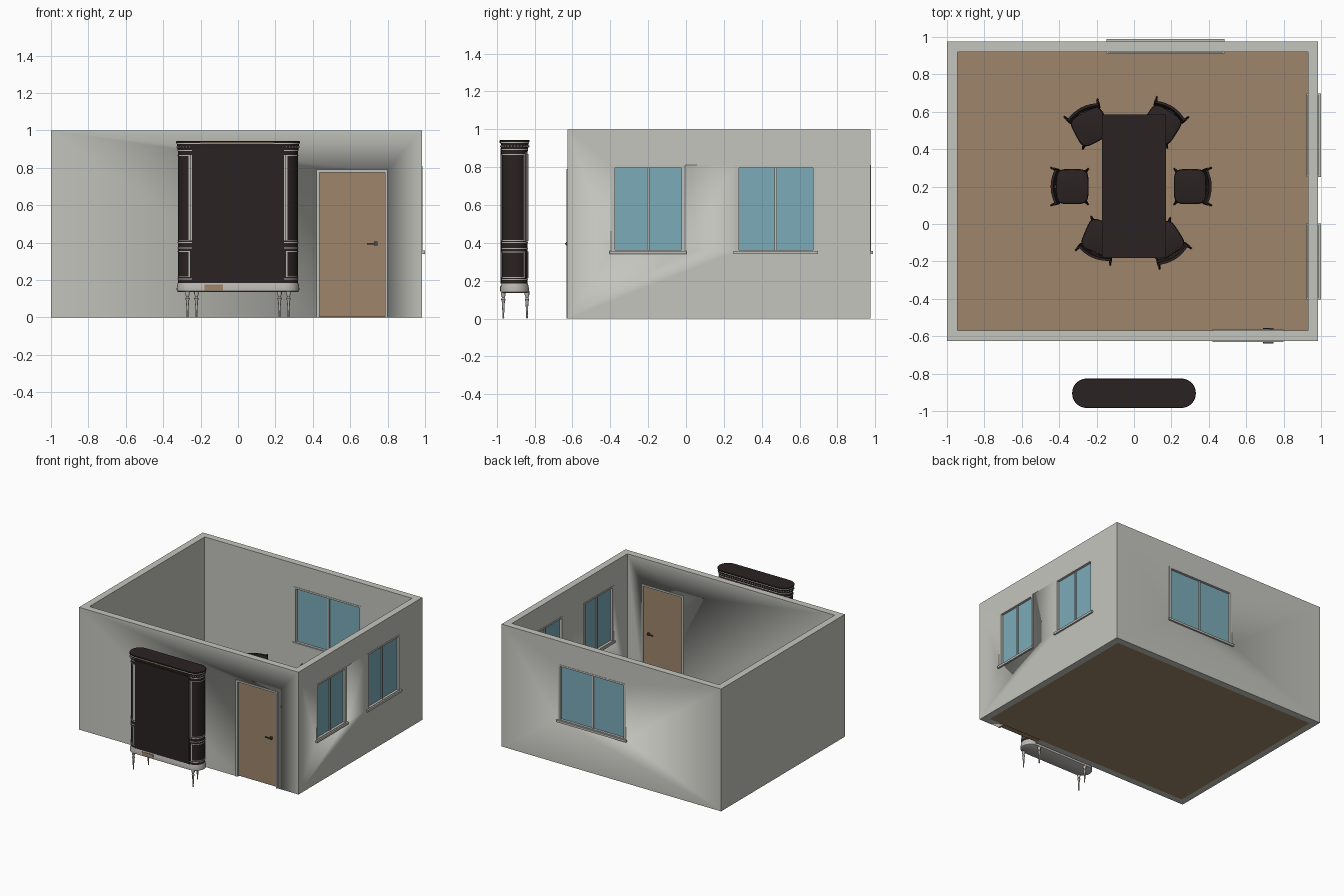
import bpy, bmesh, math
from mathutils import Vector, Matrix

if "Cube" in bpy.data.objects:
    bpy.data.objects.remove(bpy.data.objects["Cube"])

def material(name, rgb):
    m = bpy.data.materials.new(name)
    m.diffuse_color = (*rgb, 1)
    m.use_nodes = True
    m.node_tree.nodes["Principled BSDF"].inputs["Base Color"].default_value = m.diffuse_color
    return m

WALL = material("wall_plaster", (0.56, 0.56, 0.52))
FRAME = material("frame_grey", (0.53, 0.53, 0.50))
BROWN = material("light_wood", (0.337, 0.235, 0.147))
GLASS = material("blue_glass", (0.20, 0.41, 0.49))
DARK = material("dark_wood", (0.024, 0.016, 0.016))
TRIM = material("pale_metal", (0.50, 0.48, 0.45))
HANDLE = material("handle_grey", (0.07, 0.07, 0.07))

def finish(name, bm, mat):
    bmesh.ops.recalc_face_normals(bm, faces=bm.faces)
    me = bpy.data.meshes.new(name)
    bm.to_mesh(me)
    bm.free()
    me.materials.append(mat)
    me.shade_smooth()
    me.set_sharp_from_angle(angle=math.radians(35))
    ob = bpy.data.objects.new(name, me)
    bpy.context.collection.objects.link(ob)
    return ob

def add_box(bm, x0, x1, y0, y1, z0, z1):
    mat = Matrix.Translation(((x0 + x1) / 2, (y0 + y1) / 2, (z0 + z1) / 2)) @ Matrix.Diagonal((x1 - x0, y1 - y0, z1 - z0, 1))
    bmesh.ops.create_cube(bm, size=1, matrix=mat)

def boxes(name, mat, *dims):
    bm = bmesh.new()
    for d in dims:
        add_box(bm, *d)
    return finish(name, bm, mat)

def loft(name, rings, mat):
    """Closed rings of 3D points joined in order and capped."""
    bm = bmesh.new()
    vs = [[bm.verts.new(p) for p in r] for r in rings]
    n = len(rings[0])
    for a, b in zip(vs, vs[1:]):
        for i in range(n):
            bm.faces.new((a[i], a[(i + 1) % n], b[(i + 1) % n], b[i]))
    bm.faces.new(vs[0])
    bm.faces.new(vs[-1])
    return finish(name, bm, mat)

def prism(name, pts, z0, z1, mat):
    return loft(name, [[(x, y, z) for x, y in pts] for z in (z0, z1)], mat)

def lathe(name, x, y, profile, mat, n=12):
    return loft(name, [[(x + r * math.cos(2 * math.pi * i / n), y + r * math.sin(2 * math.pi * i / n), z)
                        for i in range(n)] for r, z in profile], mat)

def rod(name, p, q, r0, r1, mat):
    return loft(name, [[(c[0] + r * math.cos(k * math.pi / 4), c[1] + r * math.sin(k * math.pi / 4), c[2])
                        for k in range(8)] for c, r in ((p, r0), (q, r1))], mat)

# --- Room shell with cut openings ---
X0, X1, Y0, Y1 = -1.0, 0.985, -0.625, 0.975
IX0, IX1, IY0, IY1 = -0.945, 0.93, -0.57, 0.92
outer = [(X0, Y0), (X1, Y0), (X1, Y1), (X0, Y1)]
inner = [(IX0, IY0), (IX1, IY0), (IX1, IY1), (IX0, IY1)]
bm = bmesh.new()
v = [[bm.verts.new((x, y, z)) for x, y in ring] for ring, z in ((outer, 0), (outer, 1), (inner, 1), (inner, 0))]
for k in range(4):
    for i in range(4):
        a, b = v[k], v[(k + 1) % 4]
        bm.faces.new((a[i], a[(i + 1) % 4], b[(i + 1) % 4], b[i]))
walls = finish("walls", bm, WALL)
WZ0, WZ1 = 0.355, 0.81
RIGHT_WINDOWS = ((-0.395, -0.005), (0.26, 0.69))
BACK = (-0.14, 0.475)
cutter = boxes("opening_cutter", WALL,
               *[(0.8, 1.2, a, b, WZ0, WZ1) for a, b in RIGHT_WINDOWS],
               (*BACK, 0.8, 1.2, WZ0, WZ1), (0.42, 0.80, -0.7, -0.5, -0.1, 0.79))
cutter.hide_render = True
mod = walls.modifiers.new("openings", "BOOLEAN")
mod.object, mod.operation, mod.solver = cutter, "DIFFERENCE", "EXACT"
bpy.context.view_layer.objects.active = walls
bpy.ops.object.modifier_apply(modifier="openings")
bpy.data.objects.remove(cutter)
boxes("floor", BROWN, (IX0, IX1, IY0, IY1, 0, 0.006))

# --- Windows: frame, mullion, panes and sill, as (along, depth) boxes ---
def window(name, a, b, wall_in, wall_out, along_x):
    def put(part, mat, *ds):
        boxes(name + part, mat, *[(d[0], d[1], d[2], d[3], d[4], d[5]) if along_x
                                  else (d[2], d[3], d[0], d[1], d[4], d[5]) for d in ds])
    i, o, m = wall_in - 0.003, wall_out + 0.002, (a + b) / 2
    put("_frame", FRAME, (a, a + 0.02, i, o, WZ0, WZ1), (b - 0.02, b, i, o, WZ0, WZ1),
        (a + 0.02, b - 0.02, i, o, WZ1 - 0.014, WZ1), (a + 0.02, b - 0.02, i, o, WZ0, WZ0 + 0.006),
        (m - 0.007, m + 0.007, i + 0.012, o - 0.012, WZ0, WZ1 - 0.01))
    put("_glass", GLASS, (a + 0.015, b - 0.015, i + 0.02, o - 0.02, WZ0 + 0.004, WZ1 - 0.01))
    put("_sill", FRAME, (a - 0.008, b + 0.008, wall_out - 0.01, wall_out + 0.014, 0.34, 0.357),
        (a - 0.008, b + 0.008, wall_in - 0.008, wall_in + 0.01, 0.34, 0.357))

for n, (a, b) in enumerate(RIGHT_WINDOWS):
    window(f"right_window_{n + 1}", a, b, IX1, X1, False)
window("back_window", *BACK, IY1, Y1, True)

# --- Door ---
boxes("door_frame", FRAME, (0.42, 0.436, -0.63, -0.565, 0, 0.79), (0.786, 0.80, -0.63, -0.565, 0, 0.79),
      (0.436, 0.786, -0.63, -0.565, 0.776, 0.79))
boxes("door_leaf", BROWN, (0.436, 0.786, -0.618, -0.575, 0.006, 0.776))
for side, y, s in (("outer", -0.618, -1), ("inner", -0.575, 1)):
    ys = sorted((y + s * 0.014, y + s * 0.02))
    yb = sorted((y, y + s * 0.016))
    boxes(side + "_door_handle", HANDLE, (0.69, 0.745, *ys, 0.391, 0.399), (0.728, 0.746, *yb, 0.385, 0.405))

# --- Display cabinet with rounded ends ---
CA, CY, CR = 0.252, -0.905, 0.069

def arc(sx, r, a0, a1, n=14):
    """Arc points on one end; angle 0 faces outwards."""
    return [(sx * (CA + r * math.cos(t)), CY + r * math.sin(t))
            for t in (math.radians(a0 + (a1 - a0) * i / n) for i in range(n + 1))]

def stadium(r):
    return arc(1, r, -90, 90) + arc(-1, r, 90, -90)

def tiers(name, profile, mat):
    return loft(name, [[(x, y, z) for x, y in stadium(r)] for r, z in profile], mat)

tiers("cabinet_body", [(CR, 0.175), (CR, 0.895)], DARK)
tiers("cabinet_base", [(0.066, 0.135), (0.075, 0.14), (0.076, 0.155), (0.073, 0.172), (0.070, 0.185)], TRIM)
tiers("cabinet_crown", [(0.069, 0.885), (0.072, 0.905), (0.073, 0.92), (0.077, 0.934)], DARK)
tiers("cabinet_top", [(0.077, 0.932), (0.079, 0.935), (0.079, 0.941), (0.077, 0.943)], DARK)
for z in (0.203, 0.368, 0.398, 0.89, 0.927):
    r = 0.0765 if z > 0.9 else 0.0715
    tiers("cabinet_band", [(r, z), (r, z + 0.006)], TRIM)
# bead row under the crown
bm = bmesh.new()
spots = [p for s in (1, -1) for p in arc(s, 0.073, -85, 85, 12)] + [(-0.24 + 0.02 * i, CY + 0.073) for i in range(25)]
for x, y in spots:
    bmesh.ops.create_icosphere(bm, subdivisions=1, radius=0.006, matrix=Matrix.Translation((x, y, 0.91)))
finish("crown_beads", bm, TRIM)
# plain back panel and the bare wood strips on the crown and base
boxes("cabinet_back_panel", DARK, (-0.245, 0.245, -0.98, -0.97, 0.185, 0.90))
boxes("crown_back_strip", BROWN, (-0.2, 0.19, -0.985, -0.98, 0.927, 0.934))
boxes("base_back_patch", BROWN, (-0.18, -0.08, -0.983, -0.979, 0.145, 0.175))

# curved end panels outlined in metal, with a pilaster beside each
def end_plate(name, s, a0, a1, z0, z1):
    prism(name, arc(s, CR + 0.003, a0, a1) + arc(s, CR - 0.003, a1, a0), z0, z1, TRIM)

for s in (-1, 1):
    for z0, z1 in ((0.215, 0.355), (0.41, 0.868)):
        for z in (z0, z1 - 0.005):
            end_plate("end_panel_rail", s, -84, 48, z, z + 0.005)
        for a0, a1 in ((-86, -79), (44, 48)):
            end_plate("end_panel_stile", s, a0, a1, z0, z1)
    end_plate("end_pilaster", s, 56, 70, 0.40, 0.88)
    # straight pilaster beside the back panel
    boxes("back_pilaster", TRIM, (s * 0.25 - 0.005, s * 0.25 + 0.005, -0.978, -0.972, 0.41, 0.868))
    # front doors and lower panels, facing the room
    xa, xb = sorted((s * 0.008, s * 0.24))
    for z0, z1 in ((0.215, 0.355), (0.41, 0.868)):
        boxes("front_panel_outline", TRIM, (xa, xa + 0.007, -0.84, -0.832, z0, z1), (xb - 0.007, xb, -0.84, -0.832, z0, z1),
              (xa, xb, -0.84, -0.832, z0, z0 + 0.006), (xa, xb, -0.84, -0.832, z1 - 0.006, z1))
    for x, y in ((0.27, -0.965), (0.222, -0.84)):
        lathe("cabinet_leg", s * x, y, [(0.003, 0), (0.005, 0.007), (0.004, 0.014), (0.008, 0.09), (0.012, 0.1),
                                        (0.007, 0.11), (0.012, 0.125), (0.012, 0.145)], TRIM)

# --- Dining table ---
boxes("table_top", DARK, (-0.172, 0.172, -0.182, 0.586, 0.268, 0.284))
boxes("table_apron", DARK, (-0.15, 0.15, -0.16, 0.564, 0.235, 0.268))
for x in (-0.14, 0.14):
    for y in (-0.15, 0.554):
        lathe("table_leg", x, y, [(0.007, 0.006), (0.01, 0.015), (0.008, 0.03), (0.013, 0.19), (0.018, 0.2),
                                  (0.013, 0.21), (0.018, 0.225), (0.018, 0.268)], DARK)

# --- Six chairs, modelled once facing +x ---
def seat_outline(k):
    """Superellipse, a rounded square."""
    pts = []
    for i in range(32):
        c, s = math.cos(i * math.pi / 16), math.sin(i * math.pi / 16)
        pts.append((0.087 * k * math.copysign(abs(c) ** 0.45, c), 0.094 * k * math.copysign(abs(s) ** 0.45, s)))
    return pts

def back_ring(z):
    lean = -0.078 - 0.09 * (z - 0.17)
    ys = [-0.092 + 0.0184 * i for i in range(11)]
    bow = [lean - 0.022 * (1 - (y / 0.092) ** 2) for y in ys]
    return [(b, y, z) for b, y in zip(bow, ys)] + [(b + 0.014, y, z) for b, y in reversed(list(zip(bow, ys)))]

chair = [loft("chair_seat", [[(x, y, z) for x, y in seat_outline(k)] for k, z in
                             ((0.95, 0.135), (1, 0.14), (1, 0.168), (0.96, 0.177), (0.85, 0.181))], DARK),
         loft("chair_back", [back_ring(z) for z in (0.20, 0.25, 0.30, 0.342)], DARK)]
for s in (-1, 1):
    chair.append(rod("chair_front_leg", (0.084, s * 0.094, 0.006), (0.07, s * 0.078, 0.15), 0.005, 0.010, DARK))
    chair.append(rod("chair_rear_leg", (-0.112, s * 0.10, 0.006), (-0.073, s * 0.082, 0.16), 0.005, 0.009, DARK))
    chair.append(rod("chair_back_post", (-0.073, s * 0.086, 0.15), (-0.096, s * 0.096, 0.345), 0.009, 0.006, DARK))
places = [(-0.33, 0.2, 0), (0.30, 0.2, 180), (-0.23, 0.52, -62), (0.145, 0.53, -123), (-0.175, -0.075, 67), (0.16, -0.09, 123)]
for n, (x, y, deg) in enumerate(places):
    for part in chair:
        ob = part if n == 0 else part.copy()
        if n:
            bpy.context.collection.objects.link(ob)
        ob.location = (x, y, 0)
        ob.rotation_euler = (0, 0, math.radians(deg))
